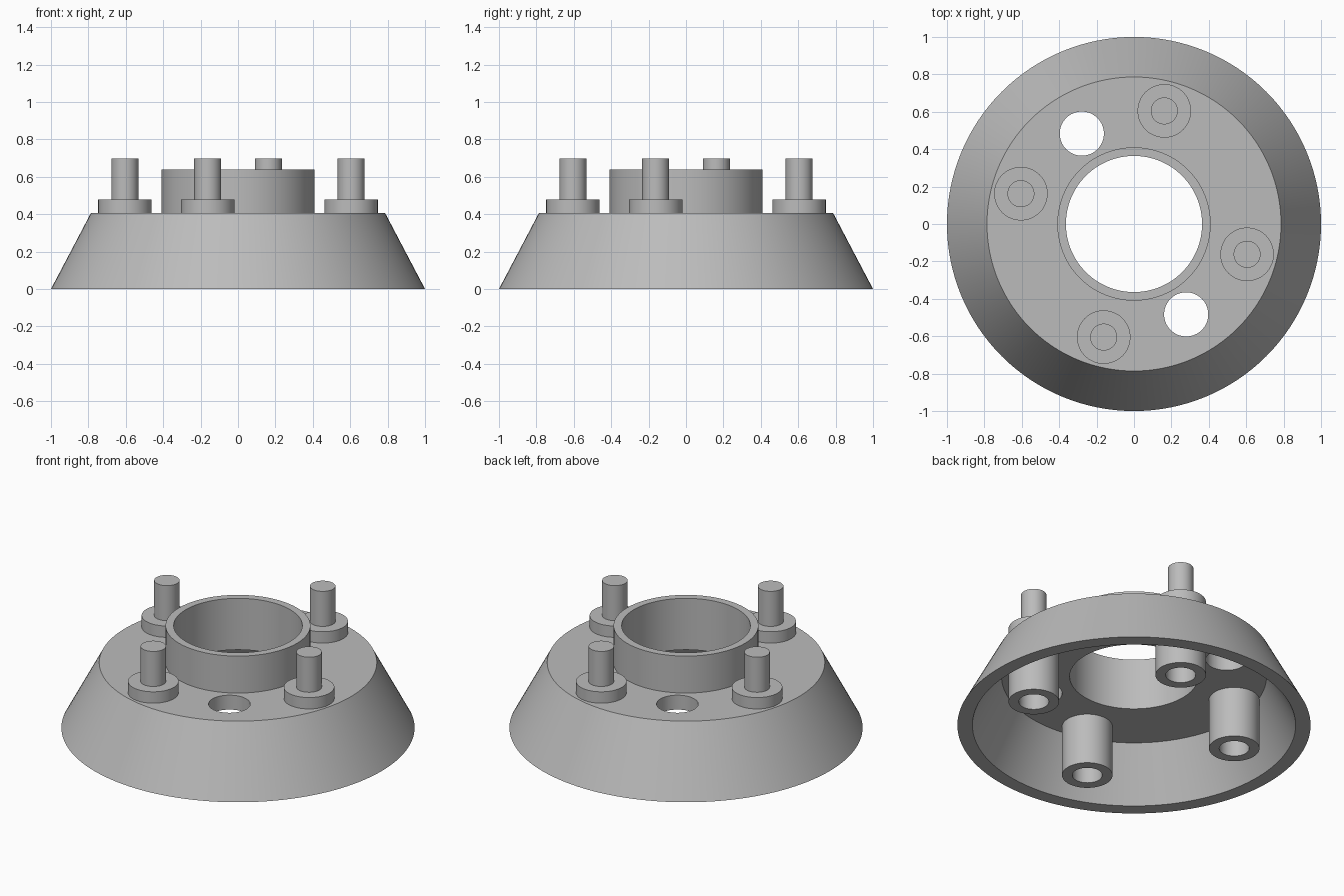
import bpy, bmesh
from math import radians, cos, sin, tau
from mathutils import Matrix, Vector

cube = bpy.data.objects.get("Cube")
if cube:
    bpy.data.objects.remove(cube, do_unlink=True)

GREY = (0.5, 0.5, 0.5, 1.0)
metal = bpy.data.materials.new("grey_metal")
metal.use_nodes = True
metal.diffuse_color = GREY
for node in metal.node_tree.nodes:
    if node.type == 'BSDF_PRINCIPLED':
        node.inputs["Base Color"].default_value = GREY


def lathe(name, profile, closed=True, segments=96, location=(0, 0, 0)):
    """Turn an (r, z) profile around the vertical axis."""
    bm = bmesh.new()
    rings = [[bm.verts.new((r * cos(tau * i / segments), r * sin(tau * i / segments), z))
              for i in range(segments)] for r, z in profile]
    pairs = list(zip(rings, rings[1:]))
    if closed:
        pairs.append((rings[-1], rings[0]))
    for a, b in pairs:
        for i in range(segments):
            j = (i + 1) % segments
            bm.faces.new((a[i], a[j], b[j], b[i]))
    # merge the points that lie on the axis
    bmesh.ops.remove_doubles(bm, verts=bm.verts, dist=1e-5)
    bmesh.ops.recalc_face_normals(bm, faces=bm.faces)
    mesh = bpy.data.meshes.new(name)
    bm.to_mesh(mesh)
    bm.free()
    mesh.materials.append(metal)
    obj = bpy.data.objects.new(name, mesh)
    obj.location = location
    bpy.context.collection.objects.link(obj)
    return obj


def select_only(obj):
    bpy.ops.object.select_all(action='DESELECT')
    obj.select_set(True)
    bpy.context.view_layer.objects.active = obj


def smooth(obj):
    select_only(obj)
    bpy.ops.object.shade_smooth_by_angle(angle=radians(30))


def around(radius, degrees):
    return Matrix.Rotation(radians(degrees), 4, 'Z') @ Vector((radius, 0, 0))


# Hollow tapered shell, top plate and raised centre collar in one turned piece
body = lathe("flange_body", [
    (0.915, 0), (1.0, 0), (0.786, 0.407), (0.41, 0.407), (0.41, 0.638),
    (0.364, 0.638), (0.364, 0.317), (0.75, 0.317)], segments=128)

# Two round through holes in the plate
for degrees in (120, 300):
    cutter = lathe("hole_cutter", [(0, 0.2), (0.118, 0.2), (0.118, 0.55), (0, 0.55)],
                   closed=False, segments=64, location=around(0.558, degrees))
    cutter.hide_render = True
    cut = body.modifiers.new("plate_hole", 'BOOLEAN')
    cut.operation = 'DIFFERENCE'
    cut.solver = 'EXACT'
    cut.object = cutter
    select_only(body)
    bpy.ops.object.modifier_apply(modifier=cut.name)
    bpy.data.objects.remove(cutter, do_unlink=True)
smooth(body)

# Four bosses, each with a blind bore below and a stud on top
for n in range(4):
    boss = lathe(f"boss_with_stud_{n + 1}", [
        (0, 0.4), (0.085, 0.4), (0.085, 0), (0.143, 0), (0.143, 0.478),
        (0.072, 0.478), (0.072, 0.697), (0, 0.697)],
        closed=False, segments=64, location=around(0.626, 75 + 90 * n))
    smooth(boss)
